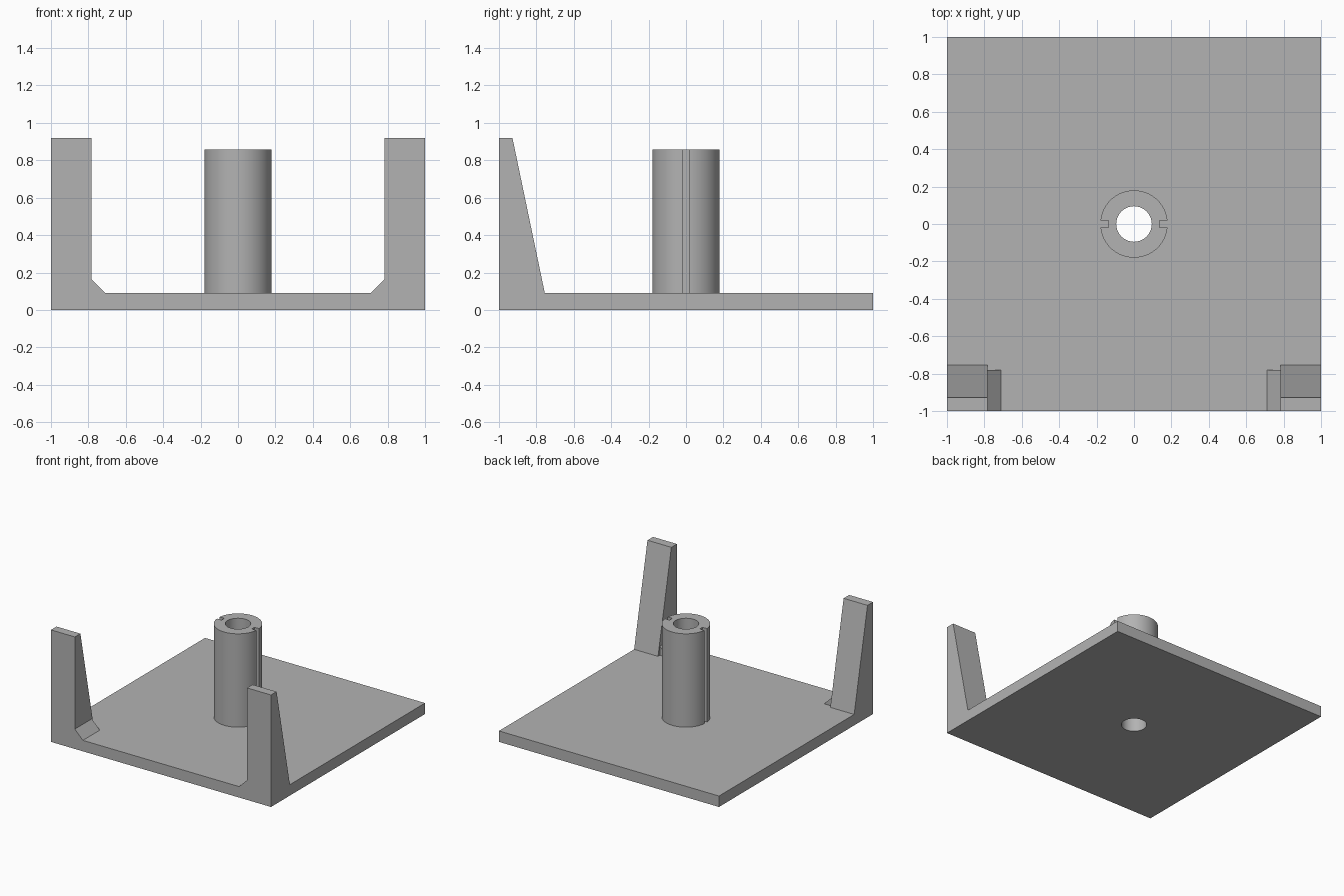
import bpy
import math

cube = bpy.data.objects.get("Cube")
if cube:
    bpy.data.objects.remove(cube, do_unlink=True)

PLATE = 0.09       # plate thickness
HUB_TOP = 0.857
BORE = 0.095

grey = bpy.data.materials.new("plain grey")
grey.use_nodes = True
colour = (0.45, 0.45, 0.45, 1)
grey.diffuse_color = colour
grey.node_tree.nodes["Principled BSDF"].inputs["Base Color"].default_value = colour


def prism(name, profile, start, end, axis):
    """Extrude a 2D profile along x (profile is y,z) or y (profile is x,z)."""
    def place(p, d):
        return (d, p[0], p[1]) if axis == "x" else (p[0], d, p[1])
    n = len(profile)
    verts = [place(p, d) for d in (start, end) for p in profile]
    faces = [list(range(n)), list(range(n, 2 * n))]
    faces += [(i, (i + 1) % n, n + (i + 1) % n, n + i) for i in range(n)]
    mesh = bpy.data.meshes.new(name)
    mesh.from_pydata(verts, [], faces)
    obj = bpy.data.objects.new(name, mesh)
    bpy.context.collection.objects.link(obj)
    bpy.context.view_layer.objects.active = obj
    bpy.ops.object.mode_set(mode="EDIT")
    bpy.ops.mesh.select_all(action="SELECT")
    bpy.ops.mesh.normals_make_consistent(inside=False)
    bpy.ops.object.mode_set(mode="OBJECT")
    mesh.materials.append(grey)
    return obj


def box(name, x0, x1, y0, y1, z0, z1):
    return prism(name, [(y0, z0), (y1, z0), (y1, z1), (y0, z1)], x0, x1, "x")


def cylinder(name, radius, z0, z1):
    bpy.ops.mesh.primitive_cylinder_add(vertices=96, radius=radius, depth=z1 - z0,
                                        location=(0, 0, (z0 + z1) / 2))
    obj = bpy.context.object
    obj.name = name
    obj.data.materials.append(grey)
    return obj


def cut(obj, cutter):
    cutter.hide_render = True
    mod = obj.modifiers.new("cut", "BOOLEAN")
    mod.operation = "DIFFERENCE"
    mod.solver = "EXACT"
    mod.object = cutter
    bpy.context.view_layer.objects.active = obj
    bpy.ops.object.modifier_apply(modifier=mod.name)


def smooth(obj):
    bpy.ops.object.select_all(action="DESELECT")
    obj.select_set(True)
    bpy.context.view_layer.objects.active = obj
    bpy.ops.object.shade_smooth_by_angle(angle=math.radians(30))


# Base plate and central hub share one through bore
plate = box("base_plate", -1, 1, -1, 1, 0, PLATE)
hub = cylinder("hub", 0.18, PLATE, HUB_TOP)
bore = cylinder("bore_cutter", BORE, -0.1, 1)
cut(plate, bore)
cut(hub, bore)
cutters = [bore]

# Keyways down both sides of the hub
for side in (-1, 1):
    x0, x1 = sorted((side * 0.137, side * 0.25))
    slot = box("keyway_cutter", x0, x1, -0.018, 0.018, 0, 1)
    cut(hub, slot)
    cutters.append(slot)
for c in cutters:
    bpy.data.objects.remove(c, do_unlink=True)
smooth(plate)
smooth(hub)

# Tapered front posts with chamfered gussets at their inner feet
taper = [(-1, PLATE), (-0.755, PLATE), (-0.928, 0.92), (-1, 0.92)]
for side, label in ((1, "left"), (-1, "right")):
    prism(label + "_post", taper, side * 0.783, side, "x")
    gusset = [(side * 0.783, PLATE), (side * 0.71, PLATE), (side * 0.783, 0.163)]
    prism(label + "_gusset", gusset, -1, -0.78, "y")
